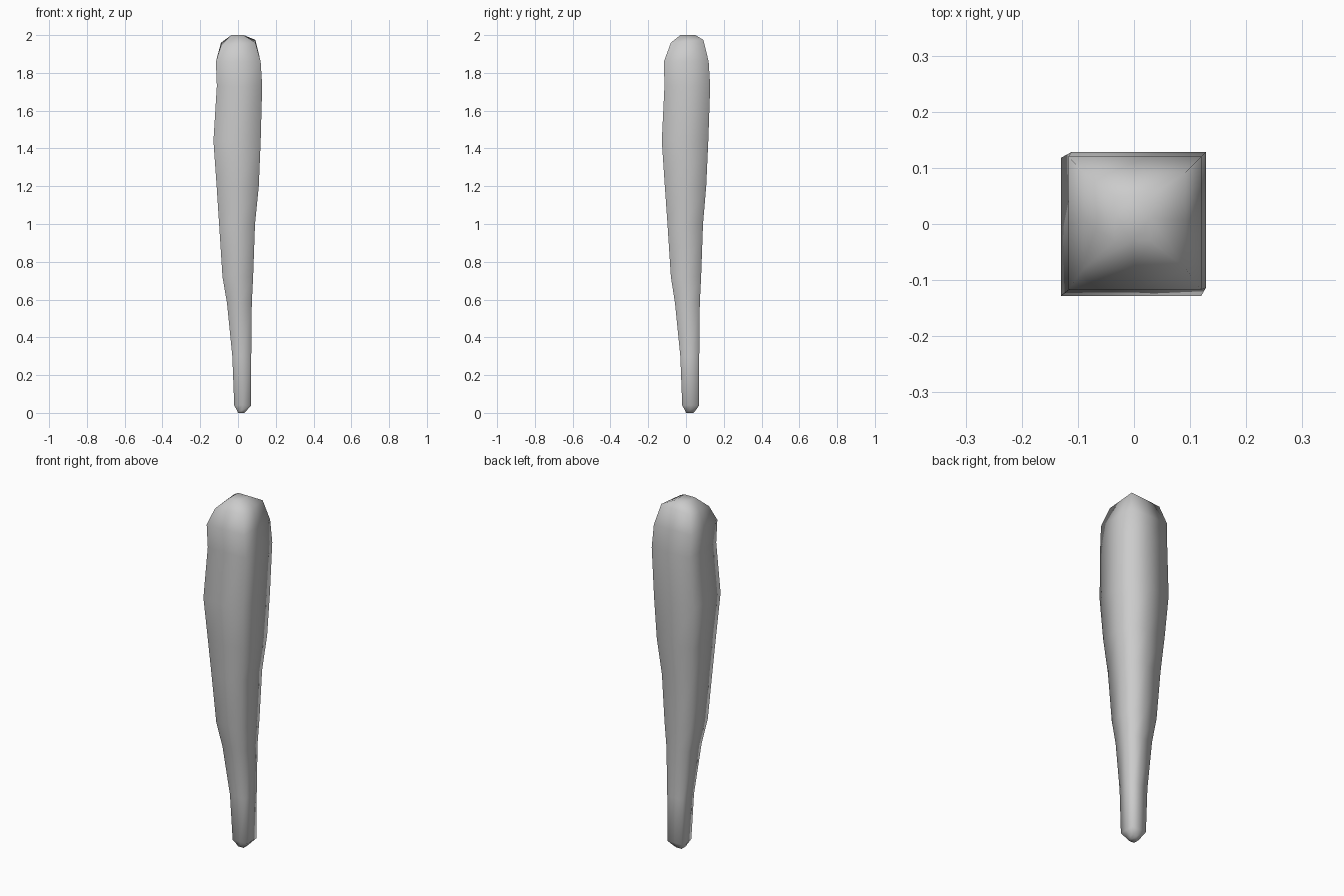
import bpy, bmesh

# Club profile: z, x-left, x-right, y-front, y-back, tilt across x
profile = [
    (0.00, 0.00, 0.035, 0.00, 0.04, 0.0),
    (0.012, -0.005, 0.045, -0.005, 0.05, 0.0),
    (0.04, -0.02, 0.07, -0.02, 0.07, 0.0),
    (0.30, -0.03, 0.07, -0.03, 0.07, 0.0),
    (0.58, -0.058, 0.073, -0.058, 0.073, 0.0),
    (0.72, -0.082, 0.08, -0.08, 0.08, 0.0),
    (1.00, -0.10, 0.09, -0.098, 0.09, 0.0),
    (1.20, -0.113, 0.11, -0.112, 0.107, 0.0),
    (1.44, -0.13, 0.12, -0.128, 0.118, 0.0),
    (1.73, -0.112, 0.128, -0.114, 0.128, 0.0),
    (1.86, -0.117, 0.12, -0.117, 0.12, 0.0),
    (1.96, -0.09, 0.092, -0.08, 0.092, 0.015),
    (2.00, -0.035, 0.03, -0.03, 0.05, 0.0),
]

# Square outline with a midpoint on every side
outline = [(0, 0), (.5, 0), (1, 0), (1, .5), (1, 1), (.5, 1), (0, 1), (0, .5)]

bm = bmesh.new()
rings = []
for z, x0, x1, y0, y1, tilt in profile:
    rings.append([bm.verts.new((x0 + (x1 - x0) * u, y0 + (y1 - y0) * v,
                                z + tilt * (u + v - 1)))
                  for u, v in outline])

# Sides
for lower, upper in zip(rings, rings[1:]):
    for i in range(8):
        j = (i + 1) % 8
        bm.faces.new((lower[i], lower[j], upper[j], upper[i]))

# End caps
bm.faces.new(rings[0][::-1])
bm.faces.new(rings[-1])
bmesh.ops.recalc_face_normals(bm, faces=bm.faces[:])
for face in bm.faces:
    face.smooth = True

mesh = bpy.data.meshes.new("club")
bm.to_mesh(mesh)
bm.free()
club = bpy.data.objects.new("club", mesh)
bpy.context.collection.objects.link(club)
